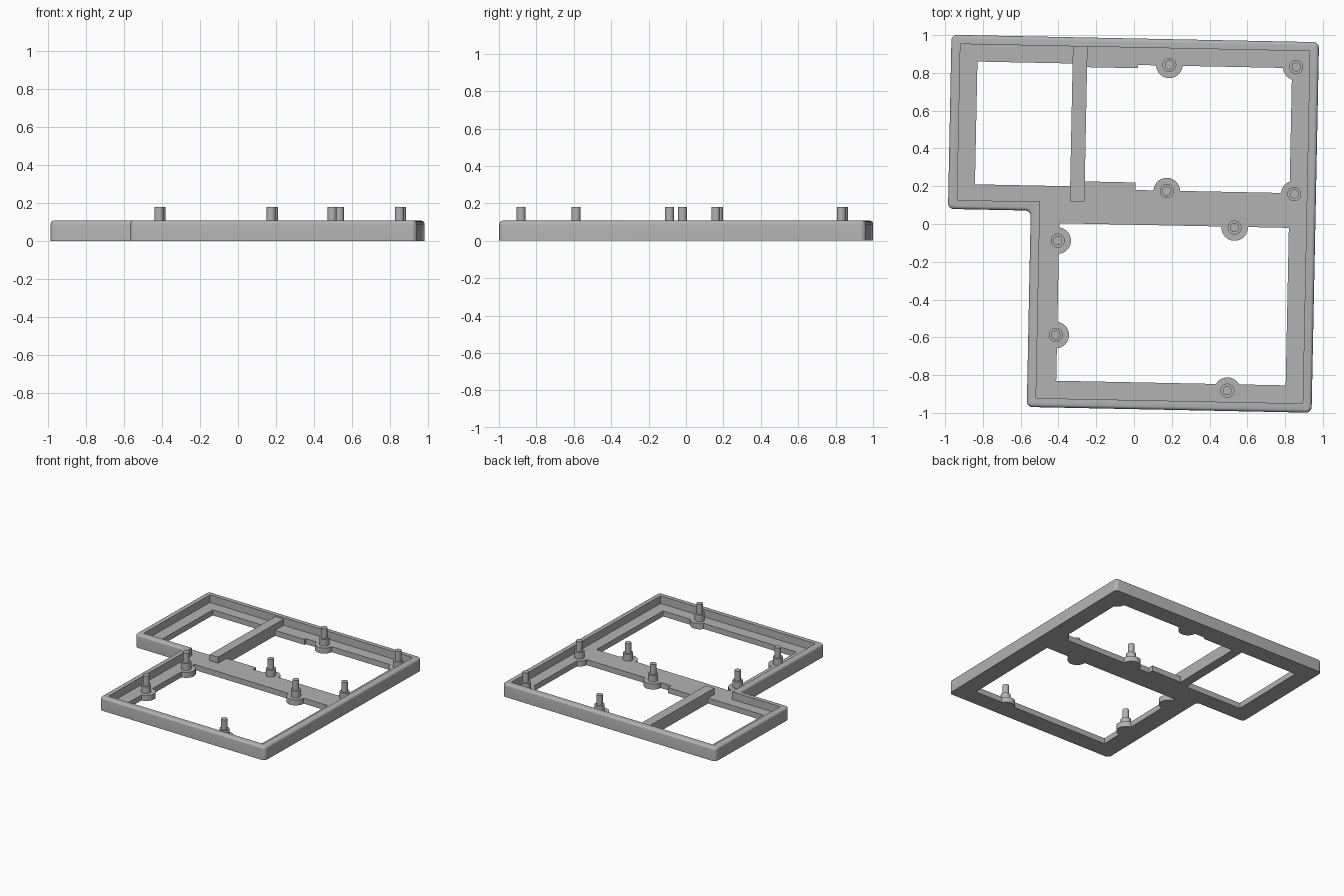
import bpy, bmesh, math
from mathutils import Matrix

cube = bpy.data.objects.get("Cube")
if cube:
    bpy.data.objects.remove(cube, do_unlink=True)

RIM_TOP, FLOOR = 0.107, 0.045
WALL = 0.048
TILT = Matrix.Rotation(math.radians(-1.15), 4, 'Z')

grey = bpy.data.materials.new("plain grey")
colour = (0.45, 0.45, 0.45, 1)
grey.use_nodes = True
grey.diffuse_color = colour
grey.node_tree.nodes["Principled BSDF"].inputs["Base Color"].default_value = colour


def finish(name, bm):
    bmesh.ops.recalc_face_normals(bm, faces=bm.faces)
    mesh = bpy.data.meshes.new(name)
    bm.to_mesh(mesh)
    bm.free()
    mesh.materials.append(grey)
    obj = bpy.data.objects.new(name, mesh)
    bpy.context.collection.objects.link(obj)
    return obj


def prism(name, outline, z0, z1, corner=0, edge=0):
    """Extruded outline with optional rounded corners and rounded top edge."""
    bm = bmesh.new()
    face = bm.faces.new([bm.verts.new((x, y, z0)) for x, y in outline])
    ext = bmesh.ops.extrude_face_region(bm, geom=[face])["geom"]
    bmesh.ops.translate(bm, vec=(0, 0, z1 - z0),
                        verts=[g for g in ext if isinstance(g, bmesh.types.BMVert)])
    if corner:
        upright = [e for e in bm.edges
                   if abs(e.verts[0].co.z - e.verts[1].co.z) > 0.01]
        bmesh.ops.bevel(bm, geom=upright, offset=corner, segments=6,
                        profile=0.5, affect='EDGES')
    if edge:
        top = [e for e in bm.edges if all(v.co.z > z1 - 1e-4 for v in e.verts)]
        bmesh.ops.bevel(bm, geom=top, offset=edge, segments=4,
                        profile=0.5, affect='EDGES')
    return finish(name, bm)


def box(x0, x1, y0, y1):
    return [(x0, y0), (x1, y0), (x1, y1), (x0, y1)]


def cylinder(name, x, y, r, z0, z1):
    bm = bmesh.new()
    bmesh.ops.create_cone(bm, cap_ends=True, segments=40, radius1=r, radius2=r,
                          depth=z1 - z0,
                          matrix=Matrix.Translation((x, y, (z0 + z1) / 2)))
    return finish(name, bm)


def combine(target, tool, operation):
    mod = target.modifiers.new(operation, 'BOOLEAN')
    mod.operation, mod.object, mod.solver = operation, tool, 'EXACT'
    bpy.context.view_layer.objects.active = target
    bpy.ops.object.modifier_apply(modifier=mod.name)
    bpy.data.objects.remove(tool, do_unlink=True)


def stepped(inset):
    """Stepped frame outline, moved inward by inset."""
    i = inset
    return [(-0.548 + i, -0.98 + i), (0.96 - i, -0.98 + i), (0.96 - i, 0.982 - i),
            (-0.986 + i, 0.982 - i), (-0.986 + i, 0.06 + i), (-0.548 + i, 0.06 + i)]


# Frame with raised rim and recessed floor
frame = prism("frame", stepped(0), 0, RIM_TOP, corner=0.03, edge=0.018)
combine(frame, prism("pocket", stepped(WALL), FLOOR, 0.3), 'DIFFERENCE')

# Three window openings, the upper right one with shallow steps
windows = [
    box(-0.846, -0.342, 0.193, 0.843),
    [(-0.265, 0.22), (0.004, 0.22), (0.004, 0.18), (0.82, 0.18),
     (0.82, 0.842), (0.004, 0.842), (0.004, 0.825), (-0.265, 0.825)],
    box(-0.395, 0.82, -0.838, -0.004),
]
for outline in windows:
    combine(frame, prism("window_cutter", outline, -0.1, 0.3), 'DIFFERENCE')

# Mounting bosses merged into the floor, each with a collar and pin
mounts = [(0.17, 0.846), (0.842, 0.848), (0.17, 0.178), (0.845, 0.176),
          (0.533, -0.008), (-0.402, -0.096), (-0.402, -0.596), (0.512, -0.872)]
parts = [frame]
for n, (x, y) in enumerate(mounts, 1):
    combine(frame, cylinder("boss", x, y, 0.07, 0, FLOOR), 'UNION')
    parts.append(cylinder(f"collar_{n}", x, y, 0.037, FLOOR, 0.1))
    parts.append(cylinder(f"pin_{n}", x, y, 0.024, 0.1, 0.18))

# Divider bar between the two upper windows
parts.append(prism("divider_bar", box(-0.342, -0.265, 0.113, 0.936), FLOOR, 0.095))

# Shared slight turn and sharp-edged smooth shading
for obj in parts:
    obj.data.transform(TILT)
    bpy.ops.object.select_all(action='DESELECT')
    obj.select_set(True)
    bpy.context.view_layer.objects.active = obj
    bpy.ops.object.shade_smooth_by_angle(angle=math.radians(30))
